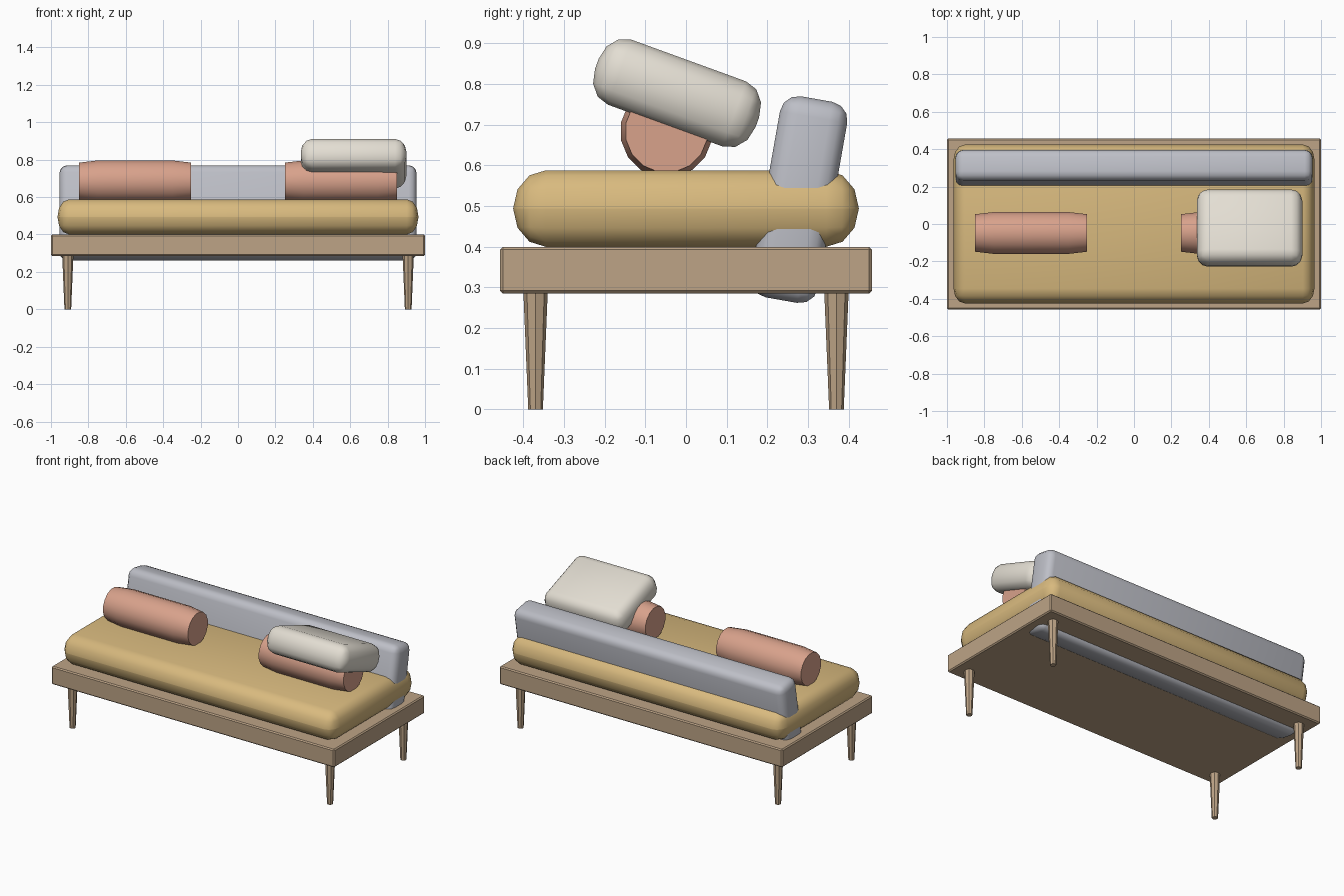
import bpy, bmesh
from math import radians, pi
from mathutils import Matrix, Vector

if "Cube" in bpy.data.objects:
    bpy.data.objects.remove(bpy.data.objects["Cube"], do_unlink=True)


def material(name, rgb):
    m = bpy.data.materials.new(name)
    m.use_nodes = True
    m.diffuse_color = (*rgb, 1)
    m.node_tree.nodes["Principled BSDF"].inputs["Base Color"].default_value = (*rgb, 1)
    return m


wood = material("light wood", (0.51, 0.37, 0.24))
mustard = material("mustard fabric", (0.69, 0.49, 0.21))
grey = material("grey fabric", (0.51, 0.52, 0.57))
terracotta = material("terracotta fabric", (0.69, 0.36, 0.26))
cream = material("cream fabric", (0.77, 0.73, 0.65))


def finish(name, bm, mat, location=(0, 0, 0), tilt=0):
    bmesh.ops.recalc_face_normals(bm, faces=bm.faces)
    mesh = bpy.data.meshes.new(name)
    bm.to_mesh(mesh)
    bm.free()
    mesh.materials.append(mat)
    obj = bpy.data.objects.new(name, mesh)
    obj.location = location
    obj.rotation_euler.x = radians(tilt)
    bpy.context.collection.objects.link(obj)
    return obj


def rounded_box(name, size, rounding, segments, mat, location, tilt=0, smooth=True):
    """Box with rounded edges; rounding is the corner radius along each axis."""
    bm = bmesh.new()
    bmesh.ops.create_cube(bm, size=1)
    bmesh.ops.scale(bm, verts=bm.verts, vec=[s / r for s, r in zip(size, rounding)])
    bmesh.ops.bevel(bm, geom=bm.edges[:], offset=1, segments=segments,
                    profile=0.5, affect="EDGES", clamp_overlap=True)
    bmesh.ops.scale(bm, verts=bm.verts, vec=Vector(rounding))
    for f in bm.faces:
        f.smooth = smooth
    return finish(name, bm, mat, location, tilt)


# Wooden base with finely chamfered edges
rounded_box("base_frame", (2, 0.914, 0.115), (0.007,) * 3, 1, wood,
            (0, 0, 0.3425), smooth=False)

# Tapered legs
for side, x in (("left", 0.91), ("right", -0.91)):
    for end, y in (("front", -0.37), ("back", 0.37)):
        bm = bmesh.new()
        bmesh.ops.create_cone(bm, cap_ends=True, segments=8, radius1=0.018,
                              radius2=0.03, depth=0.29)
        finish(f"{end}_{side}_leg", bm, wood, (x, y, 0.145))

# Mattress, leaning backrest and loose pillow
rounded_box("mattress", (1.93, 0.85, 0.188), (0.062, 0.08, 0.093), 3, mustard,
            (0, 0, 0.494))
rounded_box("backrest", (1.91, 0.168, 0.502), (0.042, 0.045, 0.045), 3, grey,
            (0, 0.278, 0.516), tilt=-10)
rounded_box("pillow", (0.565, 0.42, 0.17), (0.06, 0.06, 0.072), 3, cream,
            (0.618, -0.022, 0.778), tilt=-20)


# Bolsters: soft cylinders narrowing toward flat ends
def bolster(name, x):
    sides = 16
    bm = bmesh.new()
    rings = []
    for px, radius in ((-0.3, 0.102), (-0.2, 0.114), (0.2, 0.114), (0.3, 0.102)):
        ring = []
        for i in range(sides):
            turn = Matrix.Rotation(2 * pi * (i + 0.5) / sides, 3, "X")
            ring.append(bm.verts.new(Vector((px, 0, 0)) + turn @ Vector((0, radius, 0))))
        rings.append(ring)
    for a, b in zip(rings, rings[1:]):
        for i in range(sides):
            j = (i + 1) % sides
            bm.faces.new((a[i], a[j], b[j], b[i])).smooth = True
    for cap in (rings[0], rings[-1]):
        bm.faces.new(cap)
        for v, w in zip(cap, cap[1:] + cap[:1]):
            bm.edges.get((v, w)).smooth = False
    finish(name, bm, terracotta, (x, -0.048, 0.684))


bolster("left_bolster", 0.55)
bolster("right_bolster", -0.55)
